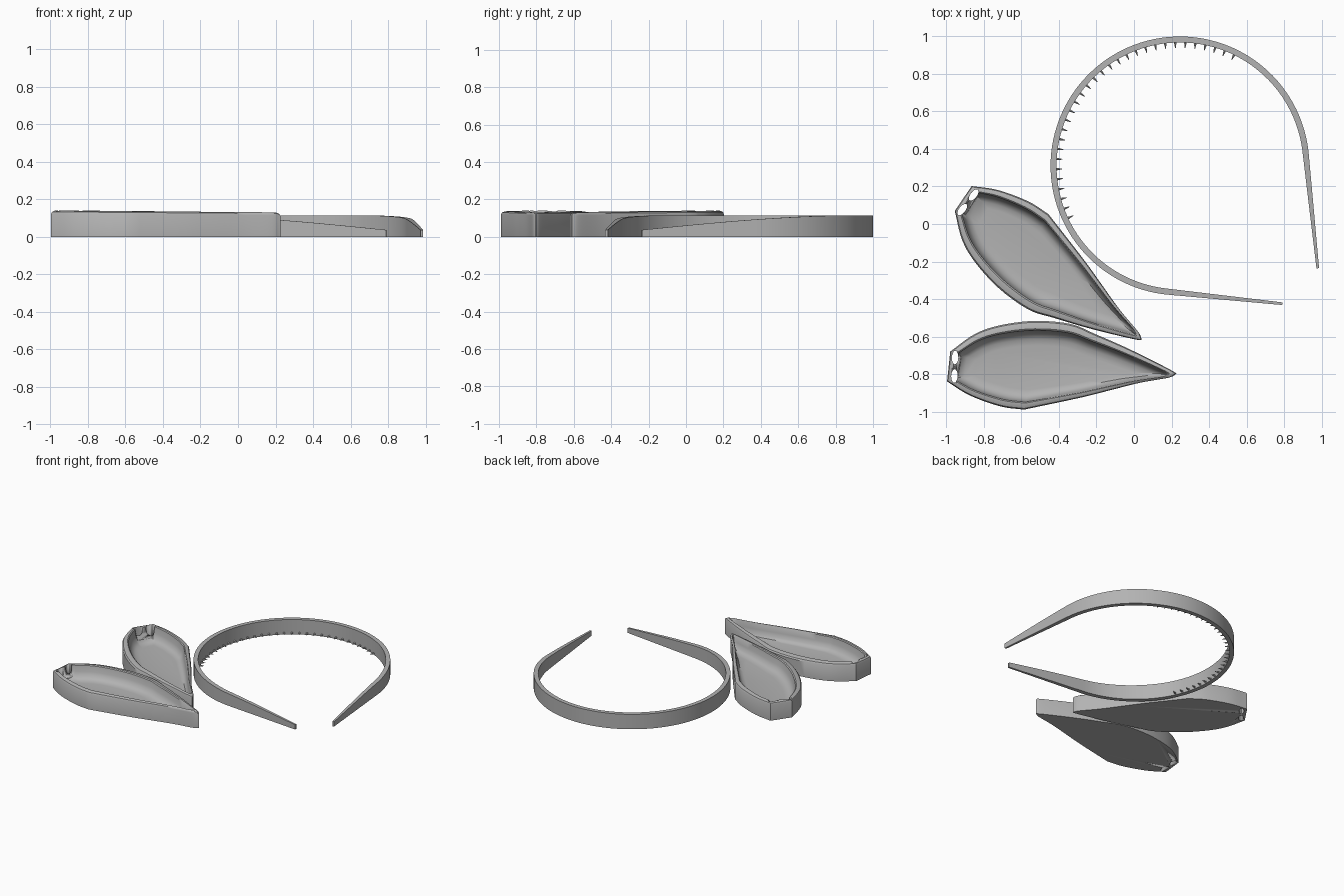
import bpy, bmesh, math
from mathutils import Vector, Matrix

cube = bpy.data.objects.get("Cube")
if cube:
    bpy.data.objects.remove(cube, do_unlink=True)

grey = bpy.data.materials.new("plain_grey")
grey.use_nodes = True
GREY = (0.45, 0.45, 0.45, 1)
grey.diffuse_color = GREY
grey.node_tree.nodes["Principled BSDF"].inputs["Base Color"].default_value = GREY


def finish(name, bm, angle=35):
    """Turn a bmesh into a shaded object."""
    bmesh.ops.recalc_face_normals(bm, faces=bm.faces[:])
    mesh = bpy.data.meshes.new(name)
    bm.to_mesh(mesh)
    bm.free()
    mesh.materials.append(grey)
    obj = bpy.data.objects.new(name, mesh)
    bpy.context.collection.objects.link(obj)
    bpy.ops.object.select_all(action="DESELECT")
    obj.select_set(True)
    bpy.context.view_layer.objects.active = obj
    bpy.ops.object.shade_smooth_by_angle(angle=math.radians(angle))
    return obj


def loft(bm, rings):
    """Skin closed rings of points and cap both ends."""
    rows = [[bm.verts.new(p) for p in ring] for ring in rings]
    n = len(rows[0])
    for a, b in zip(rows, rows[1:]):
        for i in range(n):
            j = (i + 1) % n
            bm.faces.new((a[i], a[j], b[j], b[i]))
    bm.faces.new(rows[0][::-1])
    bm.faces.new(rows[-1])


def smooth_path(points, steps=5):
    """Catmull-Rom curve through the points, without the last one."""
    p = [Vector(q) for q in points]
    p = [2 * p[0] - p[1]] + p + [2 * p[-1] - p[-2]]
    out = []
    for a, b, c, d in zip(p, p[1:], p[2:], p[3:]):
        for k in range(steps):
            t = k / steps
            out.append(0.5 * (2 * b + (c - a) * t + (2 * a - 5 * b + 4 * c - d) * t ** 2
                              + (3 * b - a - 3 * c + d) * t ** 3))
    return out


# Headband: an arc with two straight tapering legs
CENTRE = Vector((0.245, 0.31, 0))
RADIUS, LEG = 0.674, 0.62
START, END = math.radians(6), math.radians(264)
ARC = RADIUS * (END - START)


def radial(a):
    return Vector((math.cos(a), math.sin(a), 0))


def band_point(s):
    """Centre point and outward direction at distance s along the band."""
    a = START + min(max(s - LEG, 0), ARC) / RADIUS
    out = radial(a)
    along = Vector((-out.y, out.x, 0))
    extra = min(s - LEG, 0) + max(s - LEG - ARC, 0)
    return CENTRE + out * RADIUS + along * extra, out


bm = bmesh.new()
sections = []
total = ARC + 2 * LEG
COUNT = 120
for i in range(COUNT + 1):
    s = total * i / COUNT
    tip = min(s, total - s)
    height = 0.037 + 0.078 * math.sin(math.pi / 2 * min(1, tip / 1.2))
    half = 0.007 + 0.009 * min(1, tip / LEG)
    p, out = band_point(s)
    up = Vector((0, 0, height))
    sections.append([p - out * half, p + out * half, p + out * half + up, p - out * half + up])
loft(bm, sections)
finish("headband", bm)

# Comb teeth along the lower inner edge
bm = bmesh.new()
TEETH = 31
for i in range(TEETH):
    a = math.radians(64 + 141 * i / (TEETH - 1))
    out = radial(a)
    pos = CENTRE + out * (RADIUS - 0.028) + Vector((0, 0, 0.012))
    turn = (-out).to_track_quat("Z", "Y").to_matrix().to_4x4()
    bmesh.ops.create_cone(bm, cap_ends=True, segments=6, radius1=0.009, radius2=0.002,
                          depth=0.036, matrix=Matrix.Translation(pos) @ turn)
finish("comb_teeth", bm)

# Ear outline: u runs from base to tip, v across
round_side = [(0.007, 0.08), (0.134, 0.178), (0.267, 0.23), (0.451, 0.26), (0.642, 0.251),
              (0.776, 0.202), (0.967, 0.126), (1.195, 0.021), (1.21, 0)]
straight_side = [(1.21, 0), (1.172, -0.017), (1.023, -0.049), (0.855, -0.098),
                 (0.706, -0.141), (0.411, -0.215)]
base_side = [(0.411, -0.215), (0.284, -0.202), (0.12, -0.15), (-0.004, -0.08)]
outline = (smooth_path(round_side) + smooth_path(straight_side)
           + smooth_path(base_side) + [Vector(base_side[-1])])

# Dish profile: scale along u, scale along v, height
dish = [(1, 1, 0), (1, 1, 0.122), (0.99, 0.97, 0.133), (0.965, 0.9, 0.139),
        (0.95, 0.84, 0.14), (0.935, 0.81, 0.134), (0.915, 0.78, 0.09),
        (0.88, 0.72, 0.055), (0.82, 0.62, 0.039), (0.72, 0.5, 0.035)]
MIDDLE = 0.5


def ear(name, base, tip, side):
    axis = (Vector(tip) - Vector(base)).normalized()
    cross = Vector((-axis.y, axis.x)) * side

    def place(u, v, z):
        p = Vector(base) + axis * u + cross * v
        return Vector((p.x, p.y, z))

    rings = []
    for su, sv, z in dish:
        rings.append([place(MIDDLE + (q.x - MIDDLE) * su, q.y * sv, z * (1 - 0.055 * q.x))
                      for q in outline])
    bm = bmesh.new()
    loft(bm, rings)
    obj = finish(name, bm)

    # Two oval slots through the base wall
    bm = bmesh.new()
    for v in (-0.049, 0.049):
        oval = [(0.034 + 0.017 * math.cos(t), v + 0.036 * math.sin(t))
                for t in (math.tau * k / 20 for k in range(20))]
        loft(bm, [[place(a, b, z) for a, b in oval] for z in (-0.1, 0.3)])
    cutter = finish(name + "_slot_cutter", bm)
    cutter.hide_render = True
    cut = obj.modifiers.new("slots", "BOOLEAN")
    cut.operation = "DIFFERENCE"
    cut.solver = "EXACT"
    cut.object = cutter
    bpy.ops.object.select_all(action="DESELECT")
    obj.select_set(True)
    bpy.context.view_layer.objects.active = obj
    bpy.ops.object.modifier_apply(modifier=cut.name)
    bpy.data.objects.remove(cutter, do_unlink=True)


ear("front_ear", (-0.99, -0.76), (0.22, -0.805), 1)
ear("rear_ear", (-0.912, 0.137), (0.04, -0.61), -1)
